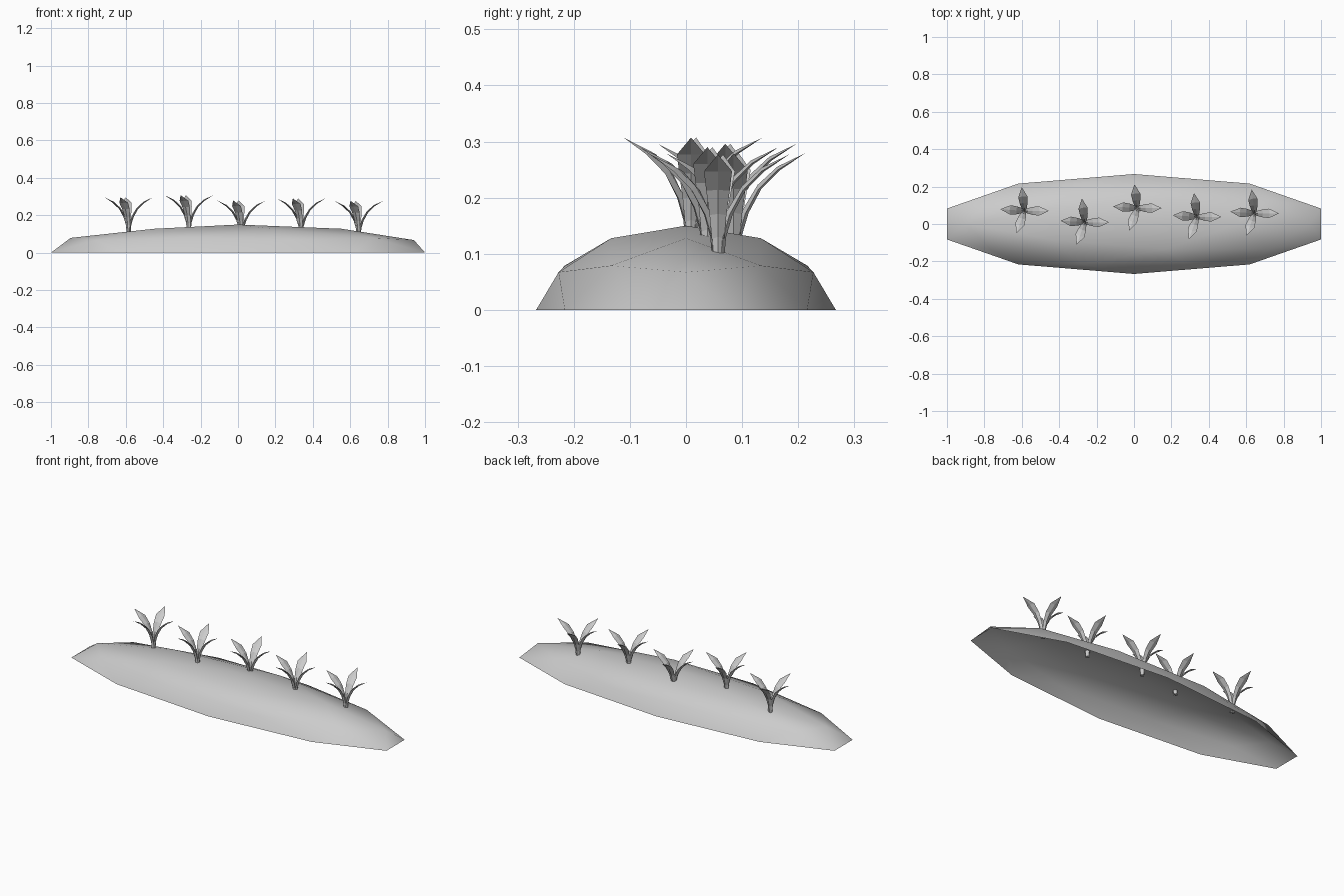
import bpy, bmesh
from math import cos, sin, radians
from mathutils import Vector

if "Cube" in bpy.data.objects:
    bpy.data.objects.remove(bpy.data.objects["Cube"])

# Soil mound: upper half of a stretched icosphere, open underneath
bm = bmesh.new()
bmesh.ops.create_icosphere(bm, subdivisions=2, radius=1)
bmesh.ops.delete(bm, geom=[v for v in bm.verts if v.co.z < -0.01], context='VERTS')
for v in bm.verts:
    v.co = Vector((v.co.x * 1.0515, v.co.y * 0.267, max(v.co.z, 0) * 0.15))
for f in bm.faces:
    f.smooth = True
mesh = bpy.data.meshes.new("soil_mound")
bm.to_mesh(mesh)
bm.free()
bpy.context.collection.objects.link(bpy.data.objects.new("soil_mound", mesh))

# Leaf path: distance outward, height below tip, half width, half thickness
LEAF = [(0.005, -0.188, 0.010, 0.006), (0.009, -0.145, 0.011, 0.006),
        (0.022, -0.103, 0.015, 0.006), (0.047, -0.060, 0.021, 0.005),
        (0.082, -0.027, 0.025, 0.004)]
TIP = (0.130, 0.0)


def add_leaf(bm, angle, length):
    a = radians(angle)
    out, side, up = Vector((cos(a), sin(a), 0)), Vector((-sin(a), cos(a), 0)), Vector((0, 0, 1))
    rings = []
    for i, (r, z, w, t) in enumerate(LEAF):
        nxt = LEAF[i + 1] if i + 1 < len(LEAF) else TIP
        tangent = (out * (nxt[0] - r) + up * (nxt[1] - z)).normalized()
        normal = tangent.cross(side)
        if normal.z < 0:
            normal = -normal
        c = out * r * length / TIP[0] + up * z
        edge = c - tangent * 0.006
        rings.append([bm.verts.new(p) for p in
                      (edge + side * w, c + normal * t, edge - side * w, c - normal * t)])
    tip = bm.verts.new(out * length)
    for lo, hi in zip(rings, rings[1:]):
        for k in range(4):
            j = (k + 1) % 4
            bm.faces.new((lo[k], lo[j], hi[j], hi[k]))
    for k in range(4):
        bm.faces.new((rings[-1][k], rings[-1][(k + 1) % 4], tip))
    bm.faces.new(rings[0][::-1])


# Sprout: four arching leaves around a shared base
bm = bmesh.new()
for angle, length in ((0, 0.13), (97, 0.128), (176, 0.13), (250, 0.128)):
    add_leaf(bm, angle, length)
bmesh.ops.recalc_face_normals(bm, faces=bm.faces[:])
sprout = bpy.data.meshes.new("sprout")
bm.to_mesh(sprout)
bm.free()

# Row of sprouts, origin at leaf tip height
for i, loc in enumerate([(-0.585, 0.07, 0.296), (-0.263, 0.009, 0.307), (0.018, 0.085, 0.279),
                         (0.337, 0.038, 0.290), (0.645, 0.057, 0.277)]):
    ob = bpy.data.objects.new(f"sprout_{i + 1}", sprout)
    ob.location = loc
    bpy.context.collection.objects.link(ob)
